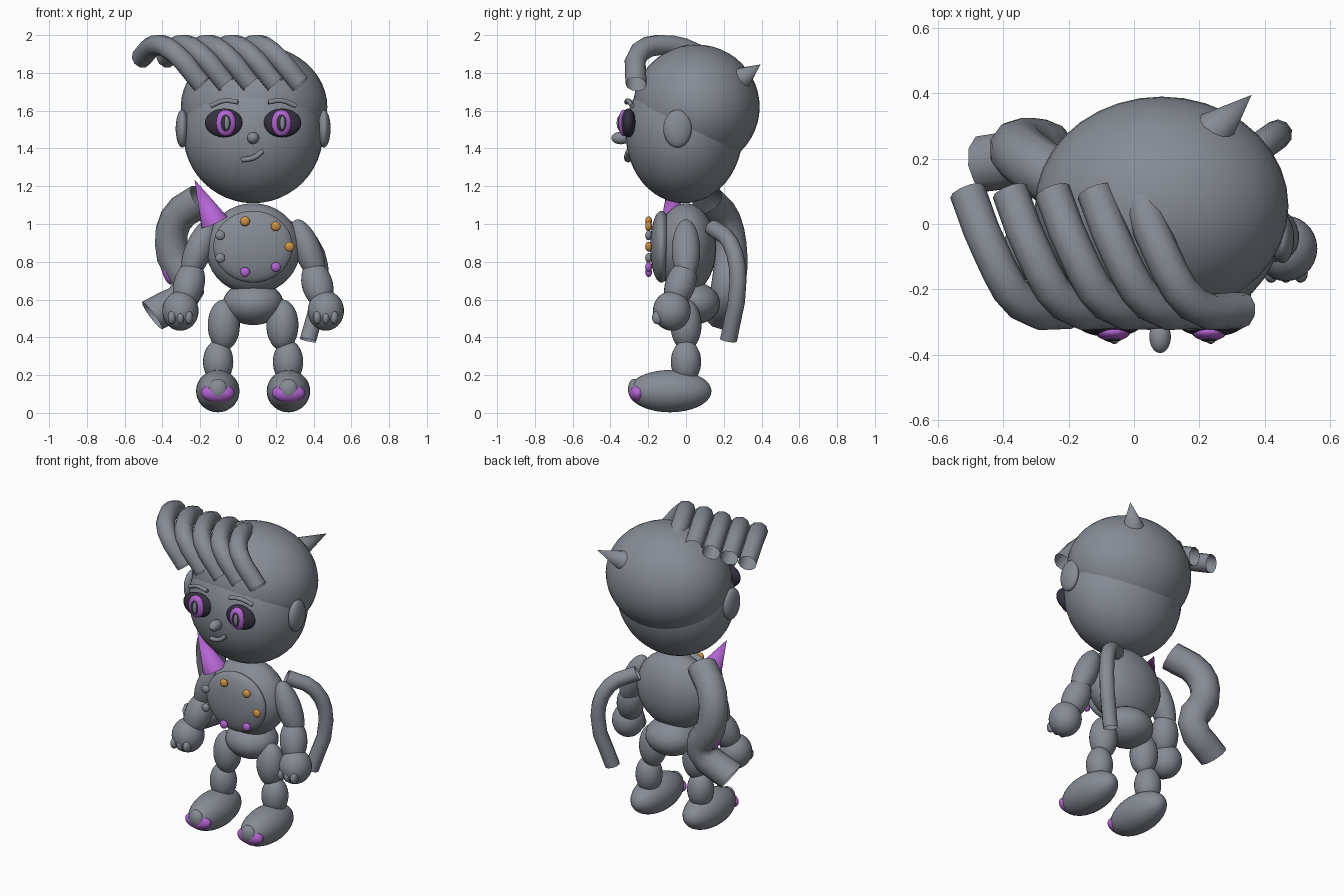
import bpy
from math import cos, sin, pi, radians
from mathutils import Vector

cube = bpy.data.objects.get("Cube")
if cube:
    bpy.data.objects.remove(cube, do_unlink=True)


def material(name, rgb):
    m = bpy.data.materials.new(name)
    m.use_nodes = True
    m.diffuse_color = (*rgb, 1)
    m.node_tree.nodes["Principled BSDF"].inputs["Base Color"].default_value = (*rgb, 1)
    return m


GREY = material("slate grey", (0.24, 0.26, 0.30))
PURPLE = material("orchid purple", (0.46, 0.13, 0.66))
ORANGE = material("amber orange", (0.62, 0.29, 0.06))
DARK = material("dark plum", (0.035, 0.03, 0.05))
MID = 0.08  # x of the body's centre plane


def finish(obj, name, mat, angle=50):
    obj.name = obj.data.name = name
    obj.data.materials.clear()
    obj.data.materials.append(mat)
    bpy.ops.object.select_all(action='DESELECT')
    obj.select_set(True)
    bpy.context.view_layer.objects.active = obj
    bpy.ops.object.shade_smooth_by_angle(angle=radians(angle))
    return obj


def ball(name, loc, size, mat=GREY, rot=(0, 0, 0), segs=28):
    bpy.ops.mesh.primitive_uv_sphere_add(segments=segs, ring_count=segs * 2 // 3,
                                         location=loc, rotation=[radians(a) for a in rot])
    obj = bpy.context.object
    obj.scale = size
    return finish(obj, name, mat)


def cone(name, base, tip, radius, mat, sides=16):
    base, tip = Vector(base), Vector(tip)
    axis = tip - base
    bpy.ops.mesh.primitive_cone_add(vertices=sides, radius1=radius, depth=axis.length,
                                    location=(base + tip) / 2)
    obj = bpy.context.object
    obj.rotation_euler = axis.to_track_quat('Z', 'Y').to_euler()
    return finish(obj, name, mat)


def tube(name, points, radius, mat=GREY, steps=3, caps=False):
    curve = bpy.data.curves.new(name, 'CURVE')
    curve.dimensions = '3D'
    curve.bevel_depth = radius
    curve.bevel_resolution = 3
    curve.resolution_u = steps
    curve.use_fill_caps = caps
    spline = curve.splines.new('BEZIER')
    spline.bezier_points.add(len(points) - 1)
    for bp, p in zip(spline.bezier_points, points):
        bp.co = p
        bp.handle_left_type = bp.handle_right_type = 'AUTO'
    obj = bpy.data.objects.new(name, curve)
    bpy.context.collection.objects.link(obj)
    bpy.ops.object.select_all(action='DESELECT')
    obj.select_set(True)
    bpy.context.view_layer.objects.active = obj
    bpy.ops.object.convert(target='MESH')
    return finish(bpy.context.object, name, mat)


# Head, hair cap and horn
ball("head", (MID, -0.01, 1.48), (0.37, 0.31, 0.37), segs=36)
ball("hair_cap", (MID + 0.005, 0.055, 1.62), (0.388, 0.335, 0.33), segs=36)
cone("horn", (0.245, 0.285, 1.765), (0.36, 0.395, 1.845), 0.065, GREY, 12)

# Swept locks over the forehead
for i in range(5):
    s = 0.13 * i
    tube(f"hair_lock_{i + 1}", [(-0.51 + s, 0.10, 1.88), (-0.44 + s, -0.08, 1.945),
                                (-0.34 + s, -0.245, 1.91), (-0.19 + s, -0.265, 1.74)], 0.056)

# Face
ball("nose", (MID, -0.345, 1.455), (0.033, 0.05, 0.033))
tube("mouth", [(0.02, -0.305, 1.34), (0.08, -0.315, 1.35), (0.13, -0.305, 1.385)], 0.014, caps=True)

# Chest plate with a ring of buttons
ball("torso", (MID, 0, 0.87), (0.25, 0.16, 0.24))
ball("belly_plate", (MID, -0.13, 0.88), (0.21, 0.06, 0.19), segs=36)
for i, mat in enumerate([ORANGE] * 3 + [GREY] * 2 + [PURPLE] * 2):
    a = 2 * pi * i / 7
    ball(f"button_{i + 1}", (MID + 0.193 * cos(a), -0.198, 0.88 + 0.138 * sin(a)),
         (0.026, 0.018, 0.026), mat, segs=16)
ball("pelvis", (MID, 0.03, 0.58), (0.16, 0.15, 0.115))

# Paired parts
for side, tag in ((1, "left"), (-1, "right")):
    def at(x, y, z):
        return (MID + side * x, y, z)

    ball(f"{tag}_ear", at(0.375, -0.045, 1.505), (0.035, 0.075, 0.1))

    # Eye layers
    eye = 0.155
    ball(f"{tag}_eye", at(eye, -0.305, 1.535), (0.1, 0.04, 0.076), DARK)
    ex = MID + side * eye + (0.01 if side < 0 else -0.005)
    ball(f"{tag}_iris", (ex, -0.33, 1.535), (0.054, 0.028, 0.07), PURPLE)
    ball(f"{tag}_pupil", (ex, -0.344, 1.535), (0.033, 0.018, 0.05), DARK)
    ball(f"{tag}_eye_glint", (ex + 0.005, -0.355, 1.535), (0.014, 0.012, 0.036), GREY)
    tube(f"{tag}_brow", [at(0.08, -0.315, 1.645), at(0.15, -0.305, 1.653),
                         at(0.225, -0.285, 1.625)], 0.013, caps=True)

    # Arm and hand
    ball(f"{tag}_upper_arm", at(0.29, 0, 0.86), (0.072, 0.075, 0.175), rot=(0, side * -22, 0))
    ball(f"{tag}_forearm", at(0.34, -0.03, 0.68), (0.082, 0.08, 0.13), rot=(-18, side * -15, 0))
    ball(f"{tag}_hand", at(0.385, -0.075, 0.54), (0.096, 0.1, 0.105))
    for k in (-1, 0, 1):
        ball(f"{tag}_finger_{k + 2}", at(0.385 + k * 0.045, -0.15, 0.505),
             (0.022, 0.03, 0.036), segs=16)

    # Leg and foot
    ball(f"{tag}_thigh", at(0.155, 0, 0.465), (0.085, 0.082, 0.135))
    ball(f"{tag}_shin", at(0.185, 0, 0.27), (0.08, 0.08, 0.115))
    ball(f"{tag}_foot", at(0.187, -0.085, 0.115), (0.115, 0.22, 0.112))
    ball(f"{tag}_toe_patch", at(0.187, -0.255, 0.105), (0.088, 0.046, 0.05), PURPLE)
    ball(f"{tag}_toe", at(0.187, -0.275, 0.125), (0.05, 0.032, 0.055))

# Shoulder spike and the two back tentacles
cone("shoulder_spike", (-0.125, -0.06, 1.01), (-0.23, -0.09, 1.235), 0.075, PURPLE)
tube("large_tentacle", [(-0.19, 0.11, 1.13), (-0.33, 0.20, 1.02), (-0.345, 0.235, 0.83),
                        (-0.265, 0.22, 0.655), (-0.455, 0.185, 0.515)], 0.09)
ball("tentacle_spot", (-0.375, 0.225, 0.745), (0.025, 0.04, 0.068), PURPLE, rot=(0, -18, 0))
tube("small_tentacle", [(0.25, 0.14, 0.98), (0.385, 0.235, 0.90), (0.44, 0.275, 0.70),
                        (0.37, 0.225, 0.385)], 0.045)
